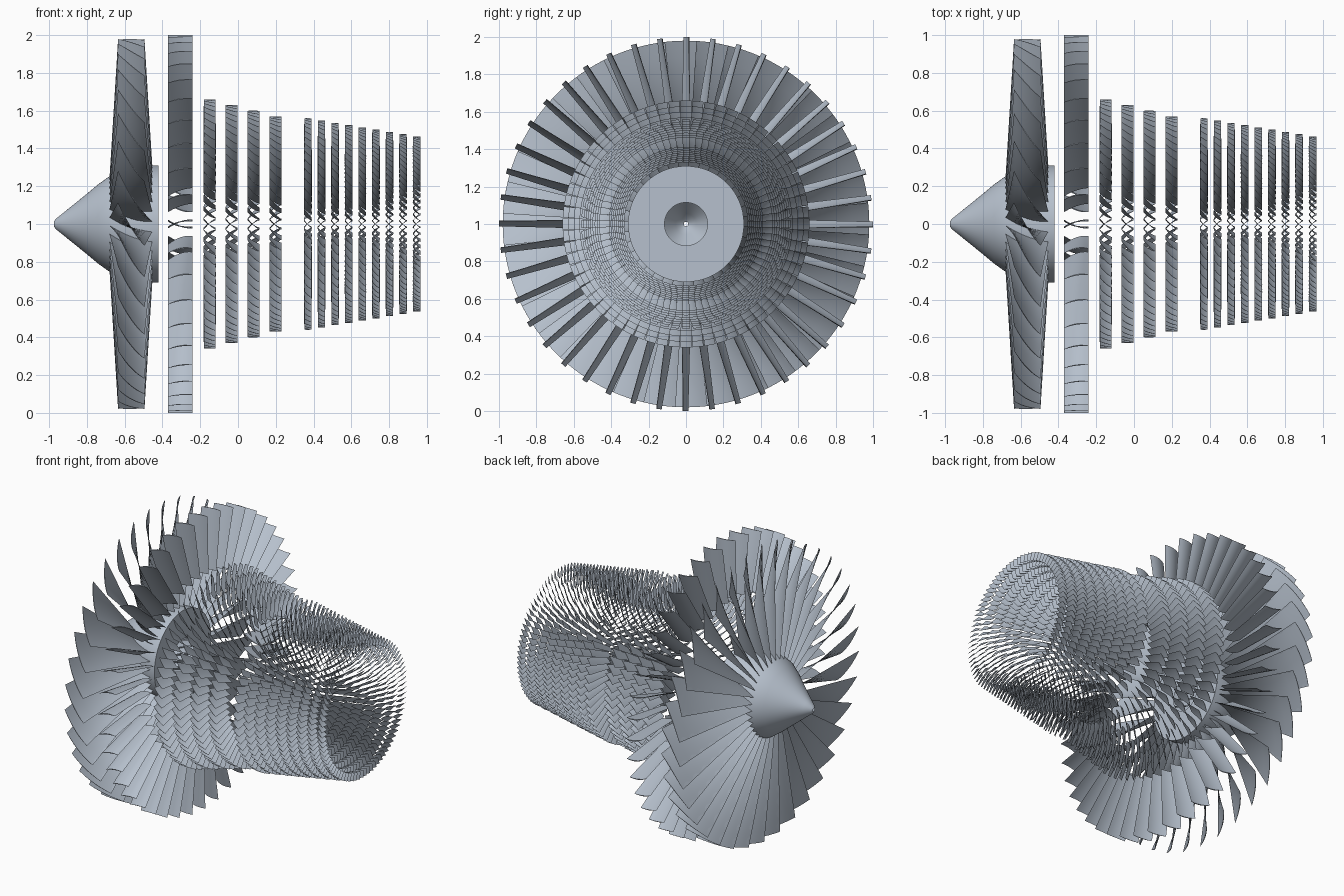
import bpy, bmesh, math
from mathutils import Matrix

cube = bpy.data.objects.get("Cube")
if cube:
    bpy.data.objects.remove(cube, do_unlink=True)

metal = bpy.data.materials.new("blue_grey_metal")
metal.use_nodes = True
colour = (0.47, 0.53, 0.61, 1)
metal.diffuse_color = colour
metal.node_tree.nodes["Principled BSDF"].inputs["Base Color"].default_value = colour


def finish(name, bm):
    """Turn a bmesh built around the x axis into a smooth object at axle height."""
    bmesh.ops.recalc_face_normals(bm, faces=bm.faces)
    mesh = bpy.data.meshes.new(name)
    bm.to_mesh(mesh)
    bm.free()
    mesh.materials.append(metal)
    obj = bpy.data.objects.new(name, mesh)
    obj.location.z = 1
    bpy.context.collection.objects.link(obj)
    bpy.ops.object.select_all(action='DESELECT')
    obj.select_set(True)
    bpy.context.view_layer.objects.active = obj
    bpy.ops.object.shade_smooth_by_angle(angle=math.radians(35))


def blade_ring(name, x, count, radii, axial, sweep, camber, thick, rows=4, cols=6):
    """Ring of twisted, cambered blades; pairs give root and tip values."""
    bm = bmesh.new()
    sections = []
    for i in range(rows + 1):
        k = i / rows
        r = radii[0] + (radii[1] - radii[0]) * k
        width = axial[0] + (axial[1] - axial[0]) * k
        turn = sweep[0] + (sweep[1] - sweep[0]) * k
        # lens outline: out along one side and back along the other
        outline = [(j / cols - 0.5, 1) for j in range(cols + 1)]
        outline += [(0.5 - j / cols, -1) for j in range(1, cols)]
        loop = []
        for s, side in outline:
            bulge = 1 - 4 * s * s
            a = (turn * s - camber * bulge + side * thick * bulge / 2) / r
            loop.append(bm.verts.new((x + width * s, r * math.sin(a), r * math.cos(a))))
        sections.append(loop)
    n = len(sections[0])
    for low, high in zip(sections, sections[1:]):
        for j in range(n):
            bm.faces.new((low[j], low[(j + 1) % n], high[(j + 1) % n], high[j]))
    bm.faces.new(sections[0])
    bm.faces.new(sections[-1])
    # repeat the blade around the axle
    blade = bm.verts[:] + bm.edges[:] + bm.faces[:]
    for i in range(1, count):
        copy = bmesh.ops.duplicate(bm, geom=blade)["geom"]
        verts = [g for g in copy if isinstance(g, bmesh.types.BMVert)]
        bmesh.ops.rotate(bm, verts=verts, cent=(0, 0, 0),
                         matrix=Matrix.Rotation(math.tau * i / count, 3, 'X'))
    finish(name, bm)


# Hollow spinner with an open nose and a flat rear plate
bm = bmesh.new()
profile = [(-0.975, 0.012), (-0.965, 0.027), (-0.93, 0.055), (-0.80, 0.16),
           (-0.74, 0.21), (-0.68, 0.253), (-0.60, 0.285), (-0.52, 0.305),
           (-0.46, 0.31), (-0.42, 0.31), (-0.42, 0.115)]
points = [bm.verts.new((x, 0, r)) for x, r in profile]
edges = [bm.edges.new(pair) for pair in zip(points, points[1:])]
bmesh.ops.spin(bm, geom=points + edges, axis=(1, 0, 0), cent=(0, 0, 0),
               angle=math.tau, steps=64, use_merge=True)
bmesh.ops.remove_doubles(bm, verts=bm.verts, dist=0.0001)
finish("spinner", bm)

# Large fan and the guide vanes behind it
blade_ring("fan_blades", -0.565, 36, (0.25, 0.98), (0.23, 0.14),
           (-0.07, -0.23), 0.02, 0.008, rows=8, cols=8)
blade_ring("outlet_guide_vanes", -0.305, 44, (0.60, 1.0), (0.13, 0.13),
           (0.045, 0.025), -0.012, 0.006)

# Four low pressure stages
for i in range(4):
    blade_ring(f"booster_stage_{i + 1}", -0.15 + 0.116 * i, 64,
               (0.50 - 0.03 * i, 0.66 - 0.03 * i), (0.065, 0.062),
               (-0.04, -0.06), 0.006, 0.004)

# Nine high pressure stages, with shorter and denser blades towards the rear
for i in range(9):
    blade_ring(f"compressor_stage_{i + 1}", 0.37 + 0.072 * i, min(60 + 4 * i, 80),
               (0.33 + 0.01 * i, 0.56 - 0.012 * i), (0.042, 0.038),
               (-0.03, -0.044), 0.004, 0.003, cols=4)
